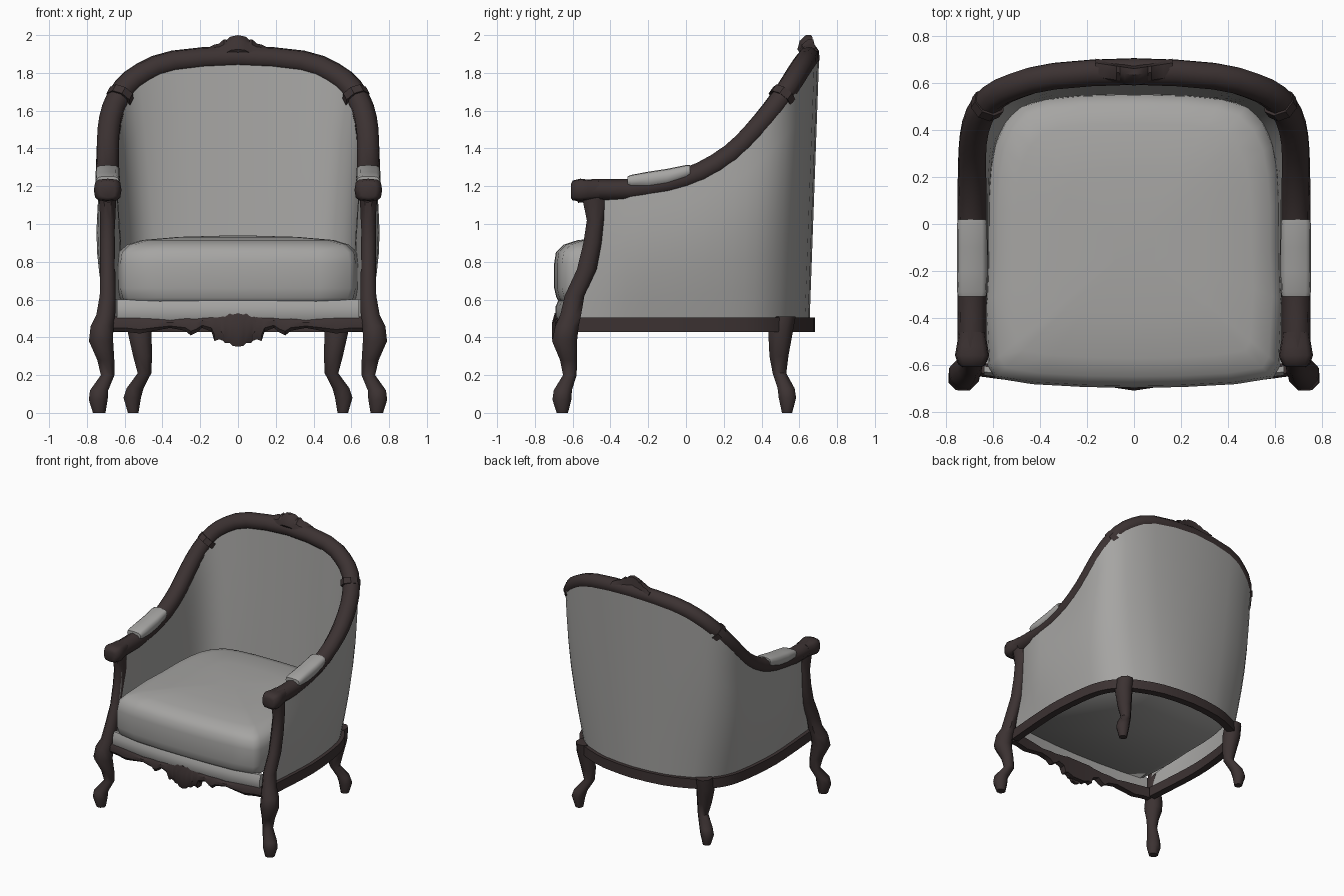
import bpy, bmesh, math
from mathutils import Vector as V

if "Cube" in bpy.data.objects:
    bpy.data.objects.remove(bpy.data.objects["Cube"])


def material(name, rgb):
    m = bpy.data.materials.new(name)
    m.diffuse_color = (*rgb, 1)
    m.use_nodes = True
    m.node_tree.nodes["Principled BSDF"].inputs["Base Color"].default_value = m.diffuse_color
    return m


WOOD = material("dark wood", (0.045, 0.032, 0.032))
FABRIC = material("grey fabric", (0.38, 0.375, 0.365))


def loft(name, rings, mat, angle=50, closed=True):
    """Skin a list of rings; closed rings are capped at both ends."""
    bm = bmesh.new()
    vs = [[bm.verts.new(p) for p in r] for r in rings]
    n = len(vs[0])
    for a, b in zip(vs, vs[1:]):
        for i in range(n if closed else n - 1):
            j = (i + 1) % n
            bm.faces.new((a[i], a[j], b[j], b[i]))
    if closed:
        bm.faces.new(vs[0])
        bm.faces.new(vs[-1])
        bmesh.ops.recalc_face_normals(bm, faces=bm.faces)
    me = bpy.data.meshes.new(name)
    bm.to_mesh(me)
    bm.free()
    me.materials.append(mat)
    ob = bpy.data.objects.new(name, me)
    bpy.context.collection.objects.link(ob)
    bpy.ops.object.select_all(action='DESELECT')
    ob.select_set(True)
    bpy.context.view_layer.objects.active = ob
    bpy.ops.object.shade_smooth_by_angle(angle=math.radians(angle))
    return ob


def sweep(name, path, radii, sides, focus, mat, angle=50):
    """Sweep a polygon along a path, oriented toward a focus point."""
    rings = []
    for i, p in enumerate(path):
        t = (path[min(i + 1, len(path) - 1)] - path[max(i - 1, 0)]).normalized()
        r = focus - p
        r = (r - t * r.dot(t)).normalized()
        s = t.cross(r)
        k = math.cos(math.pi / sides)
        ring = []
        for j in range(sides):
            a = (j + 0.5) * 2 * math.pi / sides
            ring.append(p + r * math.cos(a) * radii[0] / k + s * math.sin(a) * radii[1] / k)
        rings.append(ring)
    return loft(name, rings, mat, angle)


def mirrored(half):
    """Half path ending on the centre line -> full path."""
    return half + [V((-p.x, p.y, p.z)) for p in reversed(half[:-1])]


def smooth(pts, steps=2):
    """Catmull-Rom subdivision of a path."""
    out = []
    for i in range(len(pts) - 1):
        a, b, c, d = pts[max(i - 1, 0)], pts[i], pts[i + 1], pts[min(i + 2, len(pts) - 1)]
        for k in range(steps):
            t = k / steps
            out.append(0.5 * (2 * b + (c - a) * t + (2 * a - 5 * b + 4 * c - d) * t * t
                              + (3 * b - a - 3 * c + d) * t ** 3))
    return out + [pts[-1]]


# Arm and back rail path, front of arm to centre of back
rail = [V(p) for p in (
    (.69, -.58, 1.17), (.69, -.48, 1.18), (.69, -.3, 1.18), (.69, -.1, 1.21),
    (.69, .08, 1.27), (.69, .24, 1.37), (.685, .36, 1.49), (.66, .46, 1.61),
    (.60, .54, 1.72), (.50, .59, 1.80), (.34, .63, 1.86), (0, .65, 1.885))]
sweep("arm_and_back_rail", smooth(mirrored(rail)), (.058, .054), 8, V((0, -.1, 1)), WOOD)

# Upholstered shell: outer and inner skins, hollow and open underneath
outer_plan = [(.66, -.58), (.68, -.32), (.69, -.1), (.68, .08), (.66, .24), (.63, .36),
              (.58, .45), (.50, .53), (.40, .58), (.25, .63), (0, .655)]
inner_plan = [(.65, -.58), (.62, -.32), (.61, -.1), (.61, .08), (.60, .22), (.58, .33),
              (.54, .42), (.47, .49), (.37, .52), (.22, .535), (0, .54)]
out_low = smooth(mirrored([V((x, y, .5)) for x, y in outer_plan]))
in_low = smooth(mirrored([V((x, y, .6)) for x, y in inner_plan]))
top = rail[1:]
out_top = smooth(mirrored([V((p.x * (1.06 if i else 1), p.y + .0055 * i, p.z)) for i, p in enumerate(top)]))
in_top = smooth(mirrored([V((p.x * (.93 if i else .955), p.y - .004 * i, p.z - .003 * i))
                          for i, p in enumerate(top)]))
columns = []
for ol, ot, it, il in zip(out_low, out_top, in_top, in_low):
    swell = .05 * max(0, min(1, (ol.y + .55) / .25))
    col = []
    for k in range(7):
        t = k / 6
        p = ol.lerp(ot, t)
        p.x *= 1 + swell * math.sin(math.pi * t)
        col.append(p)
    for k in range(6):
        t = k / 5
        p = it.lerp(il, t)
        p.x *= 1 - swell * .2 * math.sin(math.pi * t)
        col.append(p)
    columns.append(col)
loft("upholstered_shell", columns, FABRIC, 40, closed=False)

# Curved seat rail round the sides and back
sweep("seat_rail", [V((p.x, p.y, .467)) for p in out_low], (.028, .038), 4, V((0, 0, .467)), WOOD, 40)

# Domed seat cushion on a plan outline
half_plan = [V((0, -.68, 0)), V((.2, -.677, 0)), V((.42, -.665, 0)), V((.575, -.64, 0)), V((.605, -.59, 0))]
half_plan += [V((x, y, 0)) for x, y in inner_plan[1:]]
outline = half_plan + [V((-p.x, p.y, 0)) for p in reversed(half_plan[1:-1])]
CENTRE = V((0, -.08, 0))
loft("seat_cushion", [[CENTRE + (p - CENTRE) * s + V((0, 0, z)) for p in outline] for z, s in (
    (.58, .98), (.61, 1.01), (.66, 1.03), (.79, 1.03), (.85, 1.015), (.89, .95),
    (.915, .82), (.932, .5), (.938, .15))], FABRIC, 60)


def leg(name, side, rows):
    k = math.cos(math.pi / 8)
    rings = []
    for x, y, z, rx, ry in rows:
        rings.append([V((side * (x + rx / k * math.cos((j + .5) * math.pi / 4)),
                         y + ry / k * math.sin((j + .5) * math.pi / 4), z)) for j in range(8)])
    loft(name, rings, WOOD)


FRONT = [(.735, -.655, 0, .033, .03), (.74, -.657, .07, .05, .05), (.735, -.652, .12, .048, .048),
         (.69, -.615, .2, .036, .036), (.70, -.622, .28, .045, .045), (.725, -.643, .38, .064, .066),
         (.72, -.63, .46, .06, .062), (.70, -.61, .52, .05, .055), (.69, -.59, .62, .042, .052),
         (.69, -.525, .76, .04, .052), (.69, -.495, .9, .04, .048), (.69, -.48, 1.02, .04, .045),
         (.69, -.49, 1.14, .045, .06)]
BACK = [(.555, .535, 0, .028, .027), (.56, .537, .08, .046, .046), (.545, .53, .13, .045, .045),
        (.495, .495, .21, .036, .036), (.505, .492, .3, .05, .05), (.52, .5, .42, .062, .064),
        (.52, .52, .51, .058, .06)]


def cross_rings(side, rows):
    """Twelve-sided rounded sections facing y: (y, z low, z high, half width)."""
    rings = []
    for y, lo, hi, w in rows:
        ring = []
        for j in range(12):
            a = j * math.pi / 6
            c, s = math.cos(a), math.sin(a)
            ring.append(V((side * (.69 + w * math.copysign(abs(c) ** .6, c)), y,
                           (lo + hi) / 2 + (hi - lo) / 2 * math.copysign(abs(s) ** .6, s))))
        rings.append(ring)
    return rings


for side, word in ((1, "right"), (-1, "left")):
    leg(word + "_front_leg_and_arm_post", side, FRONT)
    leg(word + "_back_leg", side, BACK)
    # Carved arm end
    loft(word + "_arm_end", cross_rings(side, [
        (-.61, 1.14, 1.21, .04), (-.6, 1.125, 1.23, .058), (-.56, 1.12, 1.24, .073),
        (-.52, 1.125, 1.235, .066), (-.46, 1.13, 1.235, .056)]), WOOD)
    # Padded armrest
    loft(word + "_arm_pad", cross_rings(side, [
        (-.31, 1.205, 1.252, .058), (-.29, 1.195, 1.26, .064), (-.2, 1.19, 1.277, .065),
        (-.1, 1.205, 1.292, .065), (.0, 1.24, 1.312, .064), (.02, 1.255, 1.312, .06)]), FABRIC)
    # Collar on the back rail
    a, b = rail[7].copy(), rail[8].copy()
    a.x *= side
    b.x *= side
    sweep(word + "_rail_collar", [a.lerp(b, .45), a.lerp(b, .6), a.lerp(b, .75)],
          (.066, .064), 8, V((0, -.1, 1)), WOOD, 30)


def carved_strip(name, half, front, depth, mat=WOOD, lean=0):
    """Plate with a shaped outline: half rows are (x, z low, z high)."""
    rows = [(-x, lo, hi) for x, lo, hi in reversed(half) if x > 0] + list(half)
    rings = []
    for x, lo, hi in rows:
        y, h = front(x), hi - lo
        rings.append([V((x, y + depth, lo)), V((x, y + .015, lo)), V((x, y, lo + h * .25)),
                      V((x, y + lean * .4, lo + h * .7)), V((x, y + .015 + lean, hi)),
                      V((x, y + depth - lean * .6, hi))])
    loft(name, rings, mat, 35)


# Fabric band under the cushion
carved_strip("seat_front_band", [(0, .48, .6), (.2, .48, .6), (.42, .48, .6), (.64, .48, .6)],
             lambda x: -.69 + .11 * x * x, .04, FABRIC)
# Scalloped front apron
carved_strip("front_apron", [
    (0, .37, .52), (.05, .37, .52), (.1, .39, .52), (.125, .38, .515), (.14, .43, .51), (.19, .45, .505),
    (.22, .425, .5), (.25, .41, .5), (.28, .435, .5), (.36, .45, .49), (.44, .435, .5), (.52, .42, .505),
    (.6, .43, .51), (.66, .43, .51)], lambda x: -.697 + .11 * x * x, .06)
# Shell ornament in the middle of the apron
carved_strip("apron_shell_ornament", [
    (0, .35, .528), (.03, .355, .52), (.045, .372, .528), (.07, .37, .518), (.085, .395, .525), (.105, .42, .505)],
    lambda x: -.71 + .15 * abs(x), .04)
# Crest on top of the back
carved_strip("back_crest", [
    (0, 1.90, 2.0), (.04, 1.895, 1.992), (.06, 1.885, 1.975), (.075, 1.885, 1.978), (.1, 1.895, 1.955),
    (.125, 1.9, 1.95), (.165, 1.915, 1.93)], lambda x: .59 + .15 * abs(x), .09, WOOD, .03)
